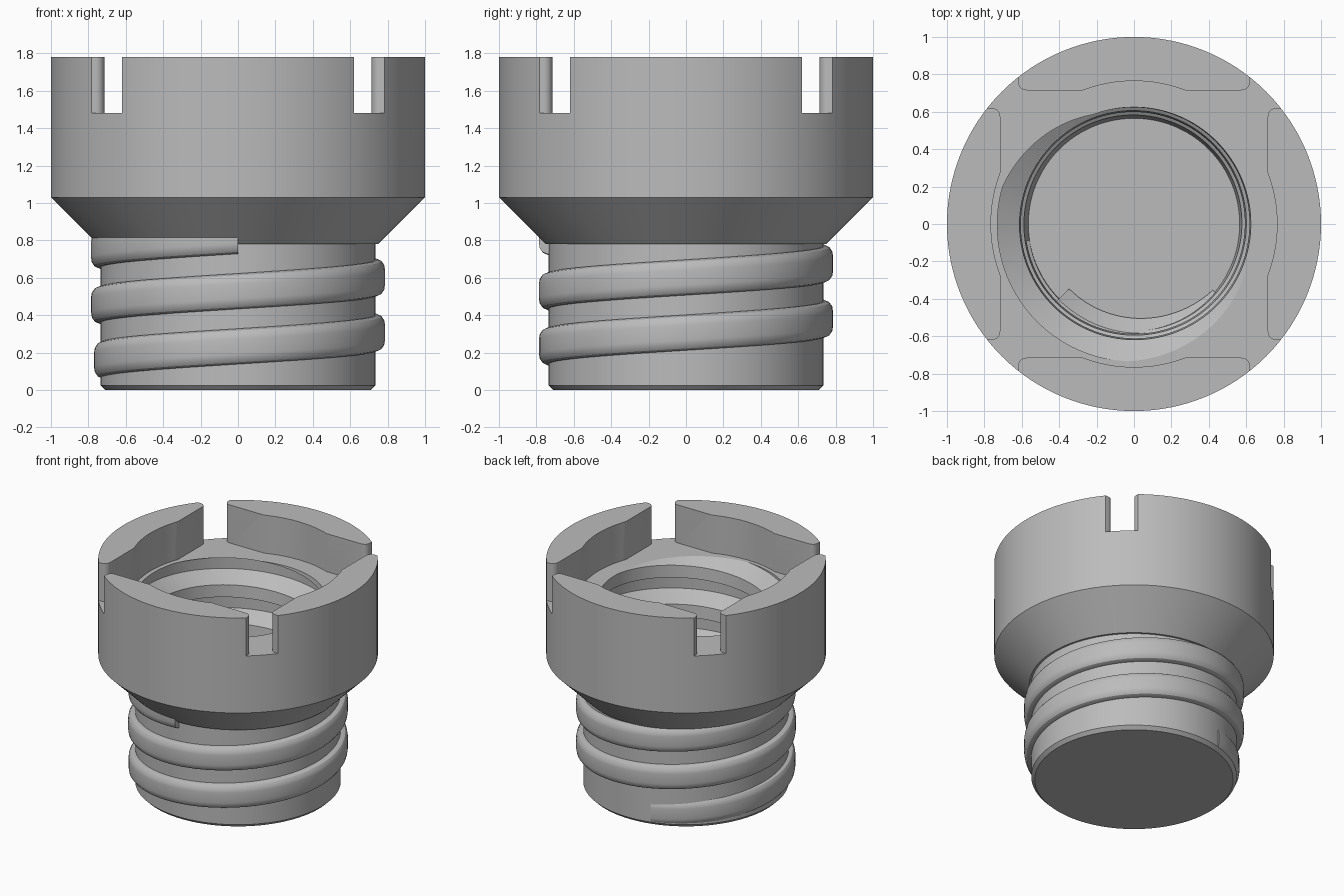
import bpy, bmesh
from math import sin, cos, radians, pi, sqrt, atan2

cube = bpy.data.objects.get("Cube")
if cube:
    bpy.data.objects.remove(cube, do_unlink=True)

grey = bpy.data.materials.new("plain grey")
grey.use_nodes = True
colour = (0.5, 0.5, 0.5, 1)
grey.diffuse_color = colour
grey.node_tree.nodes["Principled BSDF"].inputs["Base Color"].default_value = colour

PITCH = 0.295
POCKET_Z = 1.48
BORE_Z = 0.75


def finish(name, bm):
    bmesh.ops.remove_doubles(bm, verts=bm.verts, dist=1e-5)
    bmesh.ops.recalc_face_normals(bm, faces=bm.faces)
    mesh = bpy.data.meshes.new(name)
    bm.to_mesh(mesh)
    bm.free()
    mesh.materials.append(grey)
    obj = bpy.data.objects.new(name, mesh)
    bpy.context.collection.objects.link(obj)
    return obj


def lathe(name, profile, steps=128):
    """Spin an (r, z) profile that starts and ends on the axis."""
    bm = bmesh.new()
    verts = [bm.verts.new((r, 0, z)) for r, z in profile]
    edges = [bm.edges.new(pair) for pair in zip(verts, verts[1:])]
    bmesh.ops.spin(bm, geom=verts + edges, cent=(0, 0, 0), axis=(0, 0, 1),
                   angle=2 * pi, steps=steps)
    return finish(name, bm)


def helix(name, profile, start, end, height, shift=lambda t: 0, pitch=PITCH):
    """Sweep a closed (r, dz) profile; height is its z at the start angle."""
    bm = bmesh.new()
    count = int((end - start) / 4)
    rings = []
    for i in range(count + 1):
        turned = (end - start) * i / count
        a = radians(start + turned)
        z = height + pitch * turned / 360
        s = shift(turned)
        rings.append([bm.verts.new(((r + s) * cos(a), (r + s) * sin(a), z + dz))
                      for r, dz in profile])
    n = len(profile)
    for a, b in zip(rings, rings[1:]):
        for j in range(n):
            k = (j + 1) % n
            bm.faces.new((a[j], a[k], b[k], b[j]))
    bm.faces.new(rings[0])
    bm.faces.new(rings[-1])
    return finish(name, bm)


def pocket():
    """Square recess with bulged sides and open, rounded corners."""
    side, slot, bulge, fillet = 0.715, 0.62, 0.765, 0.045
    half = [(slot, 1.1)]
    for i in range(7):
        a = pi / 2 * i / 6
        half.append((slot - fillet + fillet * cos(a), side + fillet - fillet * sin(a)))
    reach = atan2(sqrt(bulge ** 2 - side ** 2), side)
    half += [(bulge * sin(reach * t / 8), bulge * cos(reach * t / 8)) for t in range(8, 0, -1)]
    edge = [(-x, y) for x, y in half] + [(0, bulge)] + half[::-1] + [(1.1, 1.1)]
    outline = []
    for _ in range(4):
        outline += edge
        edge = [(y, -x) for x, y in edge]
    bm = bmesh.new()
    face = bm.faces.new([bm.verts.new((x, y, POCKET_Z)) for x, y in outline])
    top = bmesh.ops.extrude_face_region(bm, geom=[face])["geom"]
    bmesh.ops.translate(bm, vec=(0, 0, 0.6),
                        verts=[v for v in top if isinstance(v, bmesh.types.BMVert)])
    return finish("pocket_cutter", bm)


def cut(target, cutter):
    mod = target.modifiers.new("cut", "BOOLEAN")
    mod.operation, mod.solver, mod.object = "DIFFERENCE", "EXACT", cutter
    bpy.context.view_layer.objects.active = target
    bpy.ops.object.modifier_apply(modifier=mod.name)
    bpy.data.objects.remove(cutter, do_unlink=True)


# Main body: neck, flared shoulder and wide collar
body = lathe("body", [(0, 0), (0.71, 0), (0.735, 0.025), (0.735, 0.78), (0.75, 0.78),
                      (1, 1.03), (1, 1.78), (0, 1.78)])
cut(body, pocket())

# Tapered bore with an internal screw groove
cut(body, lathe("bore_cutter", [(0, BORE_Z), (0.565, BORE_Z), (0.628, POCKET_Z + 0.04),
                                (0, POCKET_Z + 0.04)]))
groove = [(0.5, -0.11), (0.62, -0.11), (0.735, -0.035), (0.735, 0.05), (0.62, 0.1), (0.5, 0.1)]
turns = 2.1
cut(body, helix("groove_cutter", groove, 225 - 360 * turns, 225 + 190,
                POCKET_Z - PITCH * turns, lambda t: min(0, t / 360 - turns) * 0.03))

# Outer screw thread, fading in at the bottom
ridge = [(0.69, -0.095), (0.745, -0.095), (0.768, -0.085), (0.782, -0.065), (0.786, -0.04)]
ridge += [(r, -z) for r, z in reversed(ridge)]
thread = helix("outer_thread", ridge, 105, 990, 0.083 + 0.015,
               lambda t: -0.045 * max(0, 1 - t / 120))

# Short ramp at the foot of the bore
lip = [(0.62, -0.02), (0.49, -0.02), (0.49, 0.02), (0.57, 0.09), (0.62, 0.09)]
ramp = helix("bore_ramp", lip, 225, 320, BORE_Z, lambda t: 0.06 * (t / 95) ** 2, 0)

for obj in (body, thread, ramp):
    bpy.ops.object.select_all(action="DESELECT")
    obj.select_set(True)
    bpy.context.view_layer.objects.active = obj
    bpy.ops.object.shade_smooth_by_angle(angle=radians(30))
